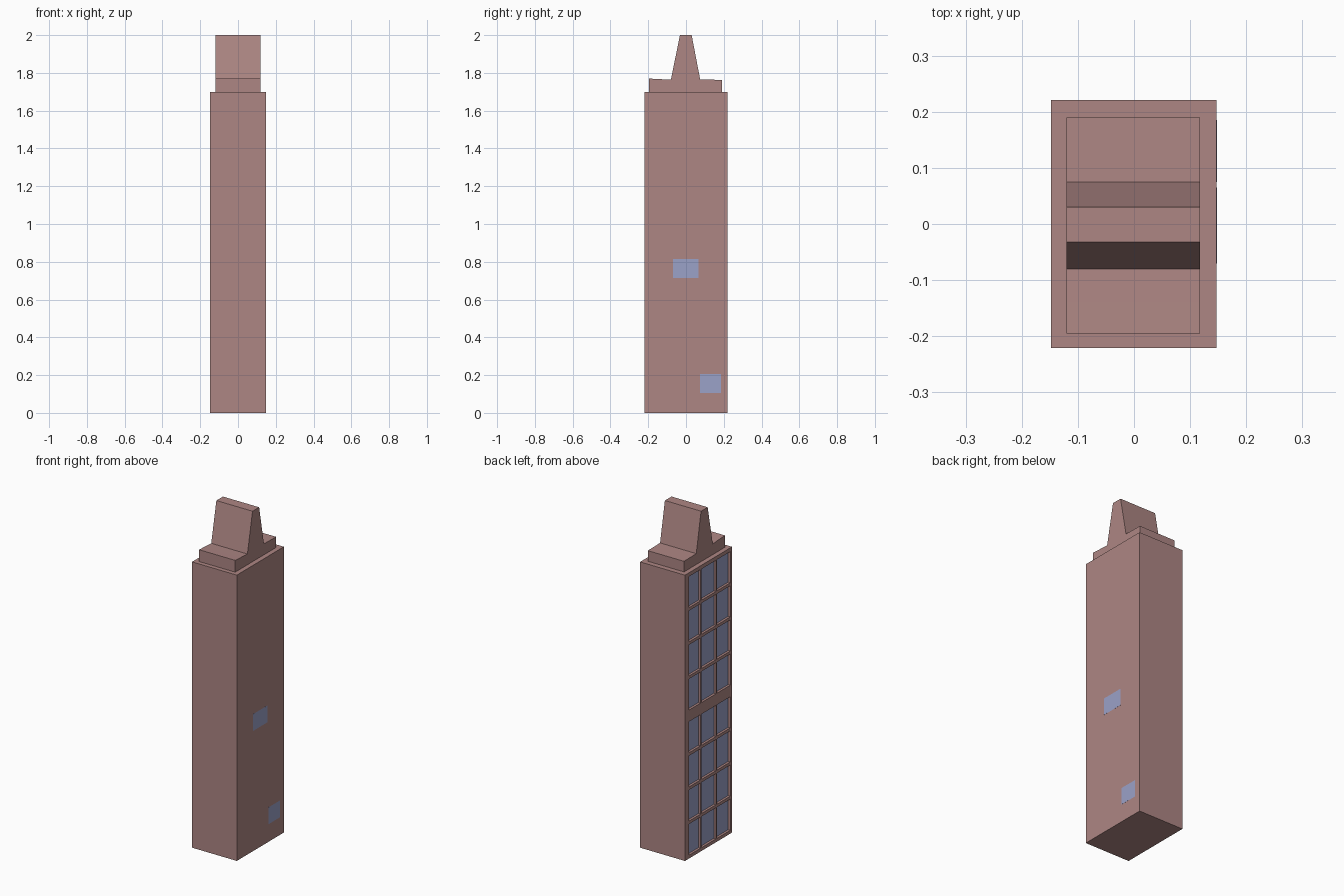
import bpy, bmesh
from mathutils import Vector

if "Cube" in bpy.data.objects:
    bpy.data.objects.remove(bpy.data.objects["Cube"])


def material(name, color):
    m = bpy.data.materials.new(name)
    m.diffuse_color = (*color, 1)
    m.use_nodes = True
    m.node_tree.nodes["Principled BSDF"].inputs["Base Color"].default_value = m.diffuse_color
    return m


def finish(name, bm, mat=None):
    bmesh.ops.recalc_face_normals(bm, faces=bm.faces)
    mesh = bpy.data.meshes.new(name)
    bm.to_mesh(mesh)
    bm.free()
    obj = bpy.data.objects.new(name, mesh)
    bpy.context.collection.objects.link(obj)
    if mat:
        mesh.materials.append(mat)
    return obj


def boxes(name, bounds, mat=None):
    """One object made of boxes given as (x0, x1, y0, y1, z0, z1)."""
    bm = bmesh.new()
    for x0, x1, y0, y1, z0, z1 in bounds:
        verts = bmesh.ops.create_cube(bm, size=1)["verts"]
        bmesh.ops.scale(bm, vec=(x1 - x0, y1 - y0, z1 - z0), verts=verts)
        bmesh.ops.translate(bm, verts=verts,
                            vec=Vector((x0 + x1, y0 + y1, z0 + z1)) / 2)
    return finish(name, bm, mat)


brick = material("brick", (0.42, 0.24, 0.23))
glass = material("glass", (0.33, 0.36, 0.58))

LEFT, RIGHT = -0.148, 0.147
DEPTH = 0.015
COLUMNS = [(0.075, 0.185), (-0.07, 0.065), (-0.205, -0.08)]
# Two groups of four floors, given by the bottom of each window
ROWS = [start + i * 0.203 for start in (0.02, 0.883) for i in range(4)]
HEIGHT = 0.185
openings = [(y0, y1, z, z + HEIGHT) for y0, y1 in COLUMNS for z in ROWS]

# Tower block with window recesses cut into the left side
tower = boxes("tower", [(LEFT, RIGHT, -0.221, 0.221, 0, 1.7)], brick)
cutter = boxes("window_cutter",
               [(LEFT - 0.05, LEFT + DEPTH, *o) for o in openings], brick)
cutter.hide_render = True
cut = tower.modifiers.new("windows", "BOOLEAN")
cut.operation = "DIFFERENCE"
cut.solver = "EXACT"
cut.object = cutter
bpy.context.view_layer.objects.active = tower
bpy.ops.object.modifier_apply(modifier=cut.name)
bpy.data.objects.remove(cutter)

# Glass panes at the back of the recesses
boxes("window_panes",
      [(LEFT + DEPTH - 0.001, LEFT + DEPTH + 0.001, *o) for o in openings], glass)

# Two small windows flush with the right side
boxes("side_windows", [(RIGHT - 0.002, RIGHT + 0.0005, *o) for o in
                       ((-0.07, 0.065, 0.715, 0.815),
                        (0.075, 0.185, 0.105, 0.205))], glass)

# Stepped roof with a tapering crest, extruded across the width
profile = [(-0.195, 1.7), (0.19, 1.7), (0.19, 1.763), (0.075, 1.765),
           (0.03, 2.0), (-0.032, 2.0), (-0.08, 1.764), (-0.14, 1.767),
           (-0.195, 1.77)]
bm = bmesh.new()
end = bm.faces.new([bm.verts.new((-0.12, y, z)) for y, z in profile])
side = bmesh.ops.extrude_face_region(bm, geom=[end])["geom"]
bmesh.ops.translate(bm, vec=(0.238, 0, 0),
                    verts=[g for g in side if isinstance(g, bmesh.types.BMVert)])
finish("roof_crest", bm, brick)
